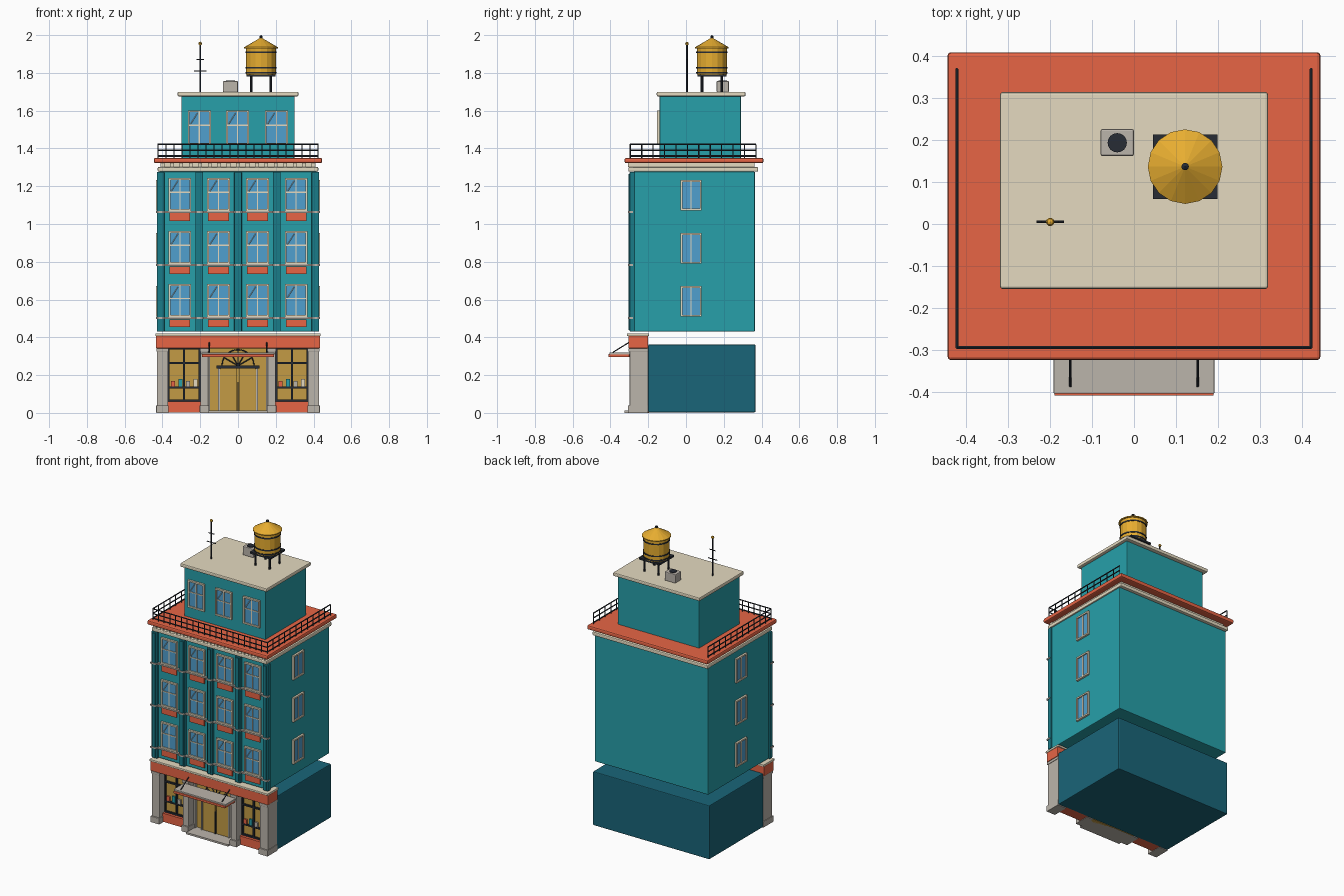
import bpy, bmesh, math
from mathutils import Vector, Matrix

if "Cube" in bpy.data.objects:
    bpy.data.objects.remove(bpy.data.objects["Cube"])

COL = dict(teal=(0.02, 0.35, 0.40), dark=(0.01, 0.2, 0.25), navy=(0.01, 0.13, 0.19), red=(0.80, 0.13, 0.06),
           cream=(0.78, 0.70, 0.53), stone=(0.50, 0.46, 0.41), gold=(0.55, 0.33, 0.06), yellow=(0.80, 0.42, 0.03),
           glass=(0.08, 0.35, 0.62), iron=(0.02, 0.025, 0.035), glint=(0.6, 0.8, 0.9))


def finish(name, bm, color, loc=(0, 0, 0), rot=0, bevel=0):
    me = bpy.data.meshes.new(name)
    bm.to_mesh(me)
    bm.free()
    ob = bpy.data.objects.new(name, me)
    bpy.context.collection.objects.link(ob)
    mat = bpy.data.materials.get(color) or bpy.data.materials.new(color)
    mat.diffuse_color = (*COL[color], 1)
    mat.use_nodes = True
    mat.node_tree.nodes["Principled BSDF"].inputs["Base Color"].default_value = mat.diffuse_color
    me.materials.append(mat)
    ob.location, ob.rotation_euler = loc, (0, 0, rot)
    if bevel:
        m = ob.modifiers.new("bevel", 'BEVEL')
        m.width, m.segments = bevel, 2
    return ob


def boxes(name, color, items, loc=(0, 0, 0), rot=0, bevel=0):
    """One object from boxes given as (x0, x1, y0, y1, z0, z1)."""
    bm = bmesh.new()
    for x0, x1, y0, y1, z0, z1 in items:
        mid = Matrix.Translation(((x0 + x1) / 2, (y0 + y1) / 2, (z0 + z1) / 2))
        bmesh.ops.create_cube(bm, size=1, matrix=mid @ Matrix.Diagonal((x1 - x0, y1 - y0, z1 - z0, 1)))
    return finish(name, bm, color, loc, rot, bevel)


def rods(name, color, items, r, loc=(0, 0, 0), rot=0, sides=8):
    """One object from round bars between pairs of points."""
    bm = bmesh.new()
    for p, q in items:
        p, q = Vector(p), Vector(q)
        d = q - p
        m = Matrix.Translation((p + q) / 2) @ d.to_track_quat('Z', 'Y').to_matrix().to_4x4()
        bmesh.ops.create_cone(bm, cap_ends=True, segments=sides, radius1=r, radius2=r, depth=d.length, matrix=m)
    return finish(name, bm, color, loc, rot)


def lathe(name, color, profile, x, y, sides):
    bm = bmesh.new()
    vs = [bm.verts.new((r, 0, z)) for r, z in profile]
    es = [bm.edges.new(e) for e in zip(vs, vs[1:])]
    bmesh.ops.spin(bm, geom=vs + es, cent=(0, 0, 0), axis=(0, 0, 1), angle=2 * math.pi, steps=sides)
    bmesh.ops.remove_doubles(bm, verts=bm.verts, dist=1e-5)
    bmesh.ops.recalc_face_normals(bm, faces=bm.faces)
    return finish(name, bm, color, (x, y, 0))


def window(name, x, y, z, w, h, rot=0, cross=True):
    """Window with its sill centre at (x, y, z), facing -y before rotation."""
    a, f, loc = w / 2, 0.01, (x, y, z)
    boxes(name + "_glass", "glass", [(-a + f, a - f, -0.005, 0.002, f, h - f)], loc, rot)
    bars = [(-a, -a + f, -0.013, 0.002, 0, h), (a - f, a, -0.013, 0.002, 0, h),
            (-a, a, -0.013, 0.002, 0, f), (-a, a, -0.013, 0.002, h - f, h),
            (-0.003, 0.003, -0.009, 0, f, h - f)]
    if cross:
        bars.append((-a + f, a - f, -0.009, 0, h * 0.55, h * 0.55 + 0.006))
        rods(name + "_glint", "glint", [((-a + 0.015, -0.005, h * 0.6), (-0.01, -0.005, h - 0.015))],
             0.002, loc, rot, 4)
    boxes(name + "_frame", "cream", bars, loc, rot)


# Main masses
boxes("ground_floor", "navy", [(-0.43, 0.43, -0.20, 0.368, 0.003, 0.362)], bevel=0.005)
boxes("upper_floors", "teal", [(-0.42, 0.42, -0.28, 0.365, 0.43, 1.277)], bevel=0.005)
boxes("penthouse", "teal", [(-0.30, 0.30, -0.14, 0.29, 1.345, 1.68)], bevel=0.004)
boxes("penthouse_roof", "cream", [(-0.32, 0.32, -0.155, 0.315, 1.676, 1.70)], bevel=0.006)

# Cornice
boxes("lower_cornice", "cream", [(-0.425, 0.425, -0.305, 0.382, 1.277, 1.302)], bevel=0.006)
boxes("frieze", "cream", [(-0.405, 0.405, -0.285, 0.362, 1.295, 1.325)])
boxes("dentils", "cream", [(x - 0.01, x + 0.01, -0.306, -0.28, 1.302, 1.324)
                           for x in [-0.40 + i * 0.05 for i in range(17)]])
boxes("top_cornice", "red", [(-0.445, 0.445, -0.325, 0.41, 1.322, 1.35)], bevel=0.008)

# Front pilasters with raised strips
px = [-0.41, -0.205, 0, 0.205, 0.41]
boxes("pilasters", "dark", [(x - 0.02, x + 0.02, -0.298, -0.27, 0.43, 1.275) for x in px], bevel=0.003)
boxes("pilaster_strips", "dark", [(x - 0.011, x + 0.011, -0.304, -0.29, 0.44, 1.265) for x in px])

# Windows, ledges and panels by floor
panels, ledges = [], []
for fl, z in enumerate((0.507, 0.788, 1.069)):
    for i, x in enumerate((-0.308, -0.103, 0.103, 0.308)):
        window(f"front_window_{fl}_{i}", x, -0.28, z, 0.12, 0.175)
        panels.append((x - 0.055, x + 0.055, -0.288, -0.27, z - 0.052, z - 0.012))
    ledges.append((-0.415, 0.415, -0.296, -0.27, z - 0.01, z))
    ledges += [(x - 0.023, x + 0.023, -0.308, -0.28, z - 0.01, z) for x in px]
    for s, side in ((1, "right"), (-1, "left")):
        window(f"{side}_window_{fl}", s * 0.42, 0.027, z + 0.002, 0.112, 0.162, s * math.pi / 2, False)
boxes("spandrel_panels", "red", panels)
boxes("ledges", "stone", ledges)
for i, x in enumerate((-0.205, -0.003, 0.203)):
    window(f"penthouse_window_{i}", x, -0.14, 1.42, 0.122, 0.182)

# Storefront belt and piers
boxes("belt", "red", [(-0.435, 0.435, -0.305, -0.20, 0.342, 0.408)], bevel=0.004)
boxes("belt_cap", "cream", [(-0.437, 0.437, -0.312, -0.195, 0.407, 0.421)], bevel=0.003)
piers = [(s * c, w) for s in (-1, 1) for c, w in ((0.40, 0.029), (0.178, 0.021))]
boxes("piers", "stone", [(x - w, x + w, -0.298, -0.20, 0, 0.345) for x, w in piers], bevel=0.003)
boxes("pier_bases", "stone", [(x - w - 0.004, x + w + 0.004, -0.307, -0.20, 0, 0.04) for x, w in piers]
      + [(x - w - 0.003, x + w + 0.003, -0.304, -0.20, 0.325, 0.342) for x, w in piers], bevel=0.002)

# Shop windows
glass, kick, bars = [], [], []
for s in (-1, 1):
    c = s * 0.285
    glass.append((c - 0.09, c + 0.09, -0.235, -0.195, 0.05, 0.345))
    kick.append((c - 0.09, c + 0.09, -0.265, -0.195, 0.003, 0.06))
    bars += [(c + d - 0.005, c + d + 0.005, -0.247, -0.23, 0.06, 0.342) for d in (-0.082, 0, 0.082)]
    bars += [(c - 0.086, c + 0.086, -0.247, -0.23, z, z + 0.01) for z in (0.06, 0.13, 0.26, 0.335)]
boxes("shop_glass", "gold", glass)
boxes("shop_kickplates", "red", kick)
boxes("shop_mullions", "iron", bars)
for k, color in enumerate(("red", "teal", "stone", "cream")):
    boxes(f"shop_goods_{k}", color, [(s * 0.285 + d - 0.011, s * 0.285 + d + 0.011, -0.245, -0.23, 0.14,
                                      0.17 + 0.01 * (k % 2)) for s in (-1, 1) for d in [-0.06 + 0.04 * k]])

# Entrance
boxes("door_surround", "gold", [(-0.158, 0.158, -0.225, -0.195, 0, 0.345)])
boxes("door_leaves", "gold", [(-0.095, -0.004, -0.237, -0.22, 0.01, 0.235), (0.004, 0.095, -0.237, -0.22, 0.01, 0.235)],
      bevel=0.003)
boxes("door_frame", "stone", [(s * 0.10 - 0.005, s * 0.10 + 0.005, -0.243, -0.22, 0, 0.235) for s in (-1, 1)]
      + [(s * 0.152 - 0.005, s * 0.152 + 0.005, -0.243, -0.22, 0, 0.342) for s in (-1, 1)])
boxes("door_lintel", "iron", [(-0.115, 0.115, -0.255, -0.22, 0.234, 0.252), (-0.003, 0.003, -0.243, -0.22, 0.01, 0.16)],
      bevel=0.002)
arc = [(0.085 * math.cos(a), -0.228, 0.25 + 0.085 * math.sin(a)) for a in [i * math.pi / 12 for i in range(13)]]
rods("fanlight", "iron", list(zip(arc, arc[1:])) + [((0, -0.228, 0.25), p) for p in arc[2:12:2]], 0.003, sides=6)
boxes("door_step", "stone", [(-0.155, 0.155, -0.325, -0.20, 0, 0.012)])

# Awning
boxes("awning_top", "stone", [(-0.192, 0.192, -0.405, -0.295, 0.308, 0.321)], bevel=0.002)
boxes("awning_fascia", "red", [(-0.19, 0.19, -0.41, -0.30, 0.296, 0.311)], bevel=0.002)
rods("awning_rods", "iron", [((x, -0.388, 0.32), (x, -0.302, 0.373)) for x in (-0.152, 0.152)], 0.003)

# Roof railing on three sides
corners = [(-0.423, 0.37), (-0.423, -0.295), (0.423, -0.295), (0.423, 0.37)]
rails, posts = [], []
for (a, b), n in zip(zip(corners, corners[1:]), (11, 20, 11)):
    rails += [((*a, z), (*b, z)) for z in (1.36, 1.39, 1.422)]
    for i in range(n + 1):
        p = Vector(a).lerp(Vector(b), i / n)
        posts.append(((*p, 1.345), (*p, 1.422)))
rods("railing_rails", "iron", rails, 0.004, sides=6)
rods("railing_posts", "iron", posts, 0.003, sides=6)

# Water tank
tx, ty = 0.122, 0.137
lathe("tank_body", "yellow", [(0, 1.792), (0.08, 1.792), (0.08, 1.935), (0, 1.935)], tx, ty, 16)
lathe("tank_roof", "yellow", [(0, 1.93), (0.089, 1.93), (0.089, 1.936), (0, 1.988)], tx, ty, 16)
for i, z in enumerate((1.80, 1.828, 1.908)):
    lathe(f"tank_band_{i}", "iron", [(0.078, z - 0.004), (0.083, z - 0.004), (0.083, z + 0.004), (0.078, z + 0.004)],
          tx, ty, 16)
lathe("tank_finial", "iron", [(0, 1.982), (0.009, 1.985), (0.009, 1.994), (0, 2.0)], tx, ty, 10)
boxes("tank_platform", "iron", [(tx - 0.077, tx + 0.077, ty - 0.077, ty + 0.077, 1.78, 1.792)])
rods("tank_legs", "iron", [((tx + i * 0.052, ty + j * 0.052, 1.695), (tx + i * 0.052, ty + j * 0.052, 1.785))
                           for i in (-1, 1) for j in (-1, 1)], 0.007)

# Antenna
rods("antenna_mast", "iron", [((-0.2, 0.005, 1.695), (-0.2, 0.005, 1.95))], 0.005)
rods("antenna_arms", "iron", [((-0.2 - w, 0.005, z), (-0.2 + w, 0.005, z)) for z, w in ((1.81, 0.033), (1.87, 0.021))],
     0.003)
lathe("antenna_tip", "yellow", [(0, 1.945), (0.007, 1.948), (0.01, 1.955), (0.007, 1.962), (0, 1.965)], -0.2, 0.005, 10)

# Air conditioner
boxes("cooling_unit", "stone", [(-0.08, 0.0, 0.162, 0.227, 1.698, 1.757)], bevel=0.005)
rods("cooling_fan", "iron", [((-0.04, 0.194, 1.75), (-0.04, 0.194, 1.761))], 0.023, sides=16)
